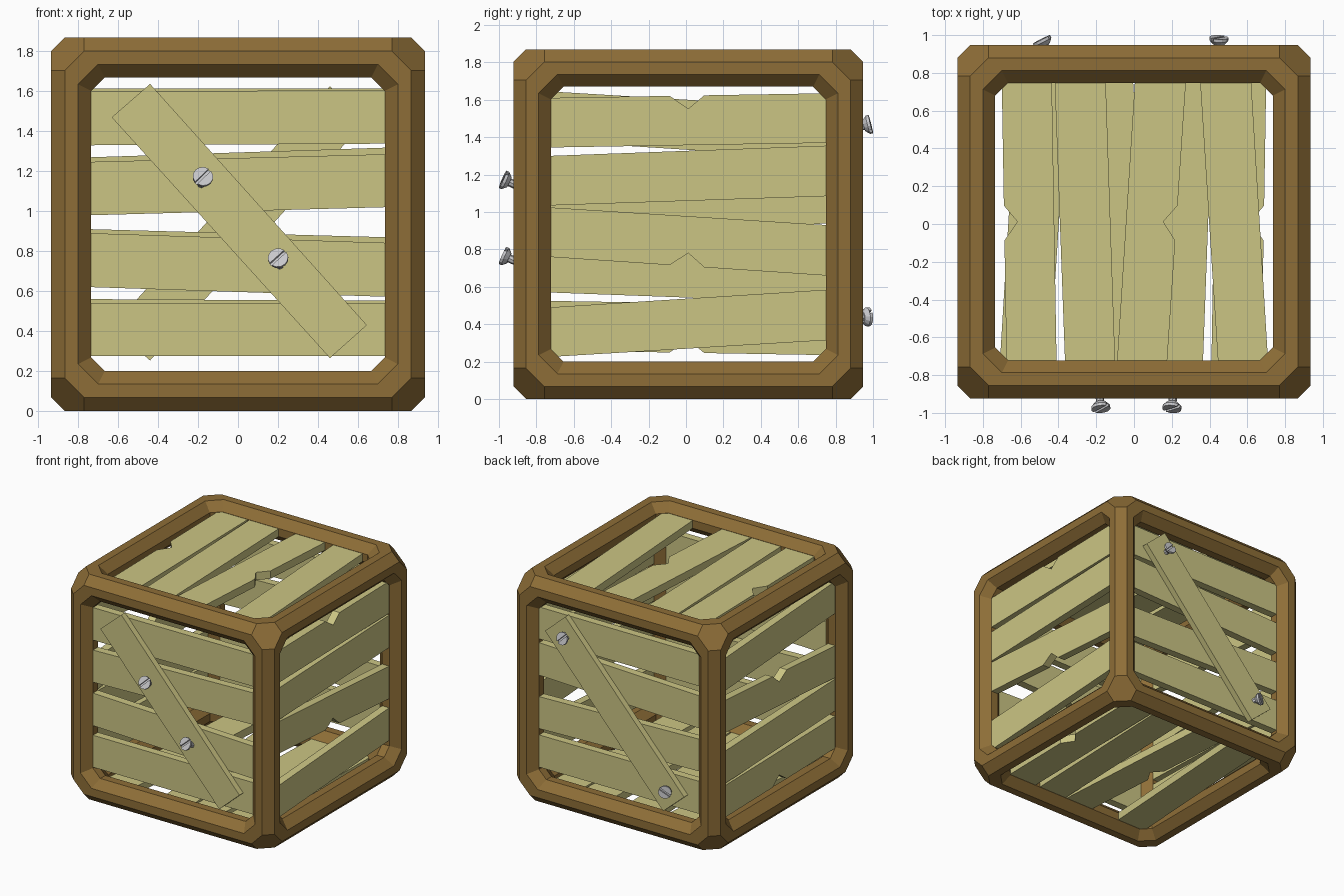
import bpy, bmesh, math
from itertools import product
from mathutils import Matrix, Vector

if "Cube" in bpy.data.objects:
    bpy.data.objects.remove(bpy.data.objects["Cube"])


def material(name, rgb):
    m = bpy.data.materials.new(name)
    m.diffuse_color = (*rgb, 1)
    m.use_nodes = True
    m.node_tree.nodes["Principled BSDF"].inputs["Base Color"].default_value = m.diffuse_color
    return m


DARK_WOOD = material("dark_wood", (0.27, 0.155, 0.038))
PALE_WOOD = material("pale_wood", (0.60, 0.56, 0.23))
STEEL = material("steel", (0.58, 0.58, 0.60))
CENTRE = Vector((0, 0.0125, 0.935))


def finish(bm, name, mat, matrix=Matrix()):
    bmesh.ops.remove_doubles(bm, verts=bm.verts, dist=1e-5)
    bmesh.ops.transform(bm, matrix=matrix, verts=bm.verts)
    bmesh.ops.recalc_face_normals(bm, faces=bm.faces)
    me = bpy.data.meshes.new(name)
    bm.to_mesh(me)
    bm.free()
    me.materials.append(mat)
    ob = bpy.data.objects.new(name, me)
    bpy.context.collection.objects.link(ob)
    return ob


def prism(bm, pts, d0, d1):
    """Outline in local xy, extruded from d0 to d1 in local z."""
    lo = [bm.verts.new((x, y, d0)) for x, y in pts]
    hi = [bm.verts.new((x, y, d1)) for x, y in pts]
    bm.faces.new(lo)
    bm.faces.new(hi)
    n = len(pts)
    for i in range(n):
        j = (i + 1) % n
        bm.faces.new((lo[i], lo[j], hi[j], hi[i]))


# Crate frame: octagonal beams, chamfered outside and inside
def frame():
    bm = bmesh.new()

    def face(pts):
        bm.faces.new([bm.verts.new(p) for p in pts])

    def point(axis, d, u, v):
        p = [0, 0, 0]
        p[axis], p[(axis + 1) % 3], p[(axis + 2) % 3] = d, u, v
        return p

    shells = ((0.77, 0.867, 0.935), (0.667, 0.735, 0.80))
    for c, b, a in shells:
        # edge chamfers
        for ax in range(3):
            for s, t in product((1, -1), repeat=2):
                face([point(ax, c, s * a, t * b), point(ax, c, s * b, t * a),
                      point(ax, -c, s * b, t * a), point(ax, -c, s * a, t * b)])
        # corner facets
        order = ((c, b, a), (b, c, a), (a, c, b), (a, b, c), (b, a, c), (c, a, b))
        for s in product((1, -1), repeat=3):
            face([[s[i] * p[i] for i in range(3)] for p in order])

    # rings around each opening: outer flat, inner chamfer, wall (radius, cut, depth)
    rings = ((0.867, 0.77, 0.935), (0.80, 0.70, 0.935),
             (0.735, 0.667, 0.867), (0.735, 0.667, 0.80))

    def octagon(ax, s, r, k, d):
        uv = ((r, k), (k, r), (-k, r), (-r, k), (-r, -k), (-k, -r), (k, -r), (r, -k))
        return [point(ax, s * d, u, v) for u, v in uv]

    for ax, s in product(range(3), (1, -1)):
        for r0, r1 in zip(rings, rings[1:]):
            o, i = octagon(ax, s, *r0), octagon(ax, s, *r1)
            for n in range(8):
                m = (n + 1) % 8
                face((o[n], o[m], i[m], i[n]))
    finish(bm, "crate_frame", DARK_WOOD, Matrix.Translation(CENTRE))


frame()


def basis(u, v, w):
    return Matrix((u, v, w)).transposed().to_4x4()


# Slanted planks on the right side, repeated around the y axis
# (low edge at both ends, high edge at both ends, which edge is notched)
SIDE = ((0.41, 0.435, 0.675, 0.70, "high"), (0.10, 0.15, 0.365, 0.42, ""),
        (-0.175, -0.275, 0.09, -0.005, "low"), (-0.71, -0.62, -0.445, -0.35, ""))
L = 0.745


def plank_outline(l0, l1, h0, h1, notch):
    def notch_pts(a, b, depth):
        def at(t):
            return a + (b - a) * (t + L) / (2 * L)
        return [(-0.1, at(-0.1)), (0.0, at(0) + depth), (0.085, at(0.085))]
    low = [(-L, l0)] + (notch_pts(l0, l1, 0.07) if notch == "low" else []) + [(L, l1)]
    high = [(-L, h0)] + (notch_pts(h0, h1, -0.07) if notch == "high" else []) + [(L, h1)]
    return low + high[::-1]


right = basis((0, 1, 0), (0, 0, 1), (1, 0, 0))
for k, side in enumerate(("right", "top", "left", "bottom")):
    turn = Matrix.Translation(CENTRE) @ Matrix.Rotation(-k * math.pi / 2, 4, "Y") @ right
    for n, spec in enumerate(SIDE):
        bm = bmesh.new()
        prism(bm, plank_outline(*spec), 0.80, 0.865)
        finish(bm, f"{side}_plank_{n + 1}", PALE_WOOD, turn)

# Front planks and diagonal brace; the back is the same set turned over
FRONT = ((1.33, 1.338, 1.60, 1.605), (0.98, 1.02, 1.247, 1.285),
         (0.62, 0.572, 0.89, 0.842), (0.275, 0.275, 0.54, 0.54))
W = 0.735
PIVOT = Vector((0, 0.0125, 0.945))
front = basis((1, 0, 0), (0, 0, 1), (0, -1, 0))
for k, side in enumerate(("front", "back")):
    turn = Matrix.Translation(PIVOT) @ Matrix.Rotation(k * math.pi, 4, "X") @ front
    for n, (l0, l1, h0, h1) in enumerate(FRONT):
        bm = bmesh.new()
        prism(bm, [(x, z - PIVOT.z) for x, z in
                   ((-W, l0), (W, l1), (W, h1), (-W, h0))], 0.80, 0.865)
        finish(bm, f"{side}_plank_{n + 1}", PALE_WOOD, turn)
    bm = bmesh.new()
    prism(bm, [(x, z - PIVOT.z) for x, z in
               ((-0.632, 1.47), (0.46, 0.265), (0.645, 0.43), (-0.44, 1.637))], 0.865, 0.915)
    finish(bm, f"{side}_diagonal_brace", PALE_WOOD, turn)


# Slotted screws, partly driven in at an angle
def screw(name, loc, direction, spin):
    bm = bmesh.new()

    def disc(r, n=12):
        return [(r * math.cos(2 * math.pi * i / n), r * math.sin(2 * math.pi * i / n))
                for i in range(n)]
    prism(bm, disc(0.022, 8), -0.16, -0.035)
    # tapered underside of the head
    bmesh.ops.create_cone(bm, cap_ends=True, segments=12, radius1=0.03, radius2=0.051,
                          depth=0.022, matrix=Matrix.Translation((0, 0, -0.027)))
    # two halves of the head top, leaving the slot
    g, r = 0.008, 0.051
    a0 = math.asin(g / r)
    arc = [a0 + (math.pi - 2 * a0) * i / 6 for i in range(7)]
    for s in (1, -1):
        prism(bm, [(s * r * math.cos(a), s * r * math.sin(a)) for a in arc], -0.016, 0.0)
    d = Vector(direction).normalized()
    m = (Matrix.Translation(loc) @ d.to_track_quat("Z", "Y").to_matrix().to_4x4()
         @ Matrix.Rotation(spin, 4, "Z"))
    finish(bm, name, STEEL, m)


screw("front_screw_upper", (-0.175, -0.98, 1.175), (0.1, -1, 0.45), 0.8)
screw("front_screw_lower", (0.20, -0.98, 0.768), (-0.1, -1, 0.45), 0.8)
screw("back_screw_upper", (0.45, 0.988, 1.47), (0.05, 1, 0.25), 0.8)
screw("back_screw_lower", (-0.49, 0.978, 0.44), (-0.5, 1, 0.05), -0.6)
